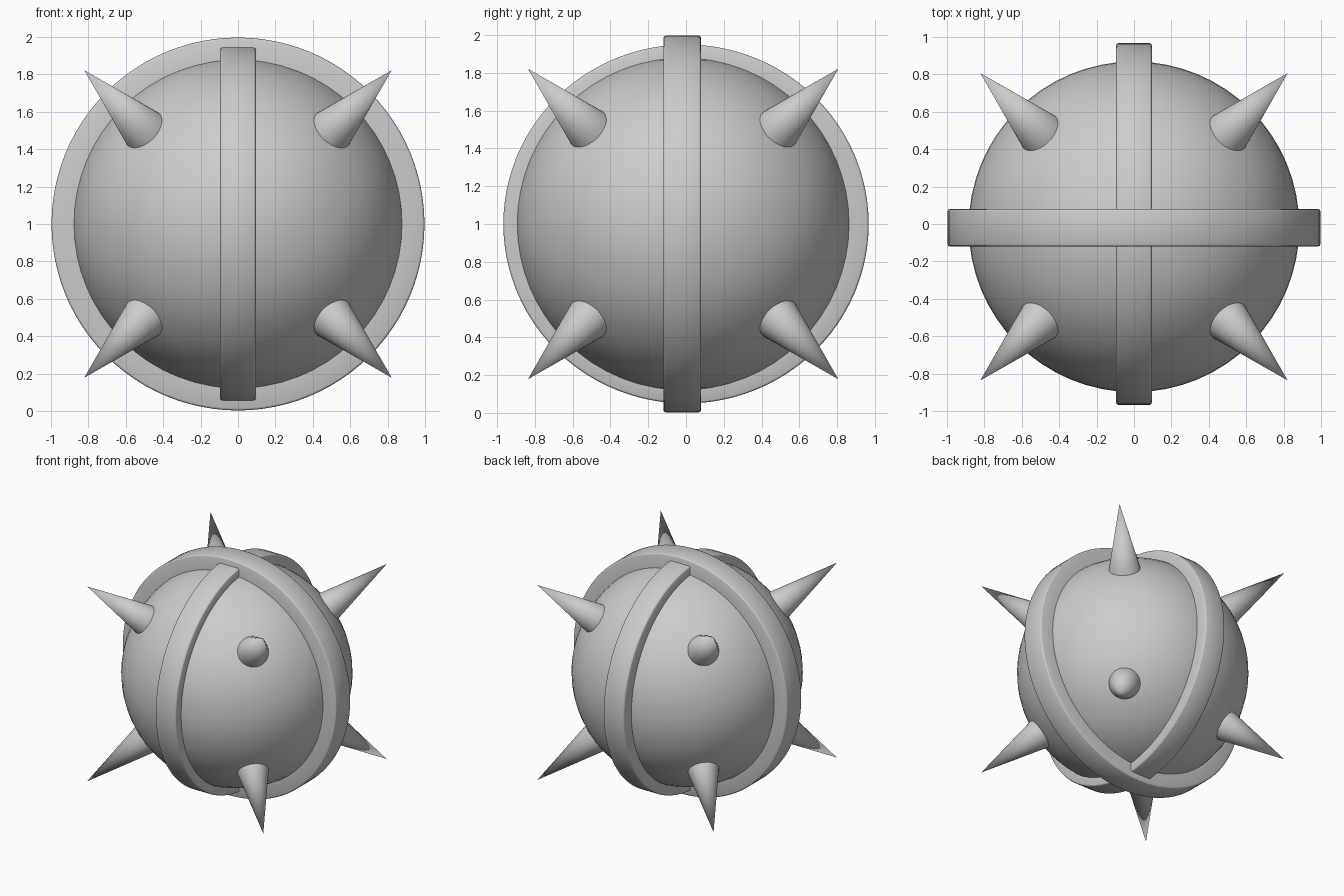
import bpy
import bmesh
import math
from mathutils import Vector

if "Cube" in bpy.data.objects:
    bpy.data.objects.remove(bpy.data.objects["Cube"])

CENTRE = Vector((0, -0.015, 1.0))
R = 0.884


def smooth(obj, angle=35):
    bpy.ops.object.select_all(action='DESELECT')
    obj.select_set(True)
    bpy.context.view_layer.objects.active = obj
    bpy.ops.object.shade_smooth_by_angle(angle=math.radians(angle))


def band(name, axis, offset, half_width, outer_h, outer_v, inner, soft=0.012, steps=96):
    """Hoop swept from a soft-cornered rectangle, lying in a vertical plane."""
    # (part of the way outward, sideways position) around the section
    w = half_width
    s = soft / (outer_h - inner)
    profile = [(0, -w), (1 - s, -w), (1 - s * 0.3, -w + soft * 0.3), (1, -w + soft),
               (1, w - soft), (1 - s * 0.3, w - soft * 0.3), (1 - s, w), (0, w)]
    bm = bmesh.new()
    loops = []
    for i in range(steps):
        a = 2 * math.pi * i / steps
        loop = []
        for t, side in profile:
            h = (inner + t * (outer_h - inner)) * math.cos(a)
            v = (inner + t * (outer_v - inner)) * math.sin(a)
            side += offset
            co = (h, side, 1 + v) if axis == 'Y' else (side, h, 1 + v)
            loop.append(bm.verts.new(co))
        loops.append(loop)
    n = len(profile)
    for i in range(steps):
        p, q = loops[i], loops[(i + 1) % steps]
        for j in range(n):
            k = (j + 1) % n
            bm.faces.new((p[j], q[j], q[k], p[k]))
    bmesh.ops.recalc_face_normals(bm, faces=bm.faces)
    mesh = bpy.data.meshes.new(name)
    bm.to_mesh(mesh)
    bm.free()
    obj = bpy.data.objects.new(name, mesh)
    bpy.context.collection.objects.link(obj)
    smooth(obj, 50)


# Round body
bpy.ops.mesh.primitive_uv_sphere_add(segments=64, ring_count=32, radius=R, location=CENTRE)
body = bpy.context.object
body.name = "ball_body"
smooth(body)

# Two crossing raised bands
band("wide_band", 'Y', -0.02, 0.10, 0.997, 0.997, 0.85)
band("narrow_band", 'X', 0.0, 0.095, 0.967, 0.95, 0.85)

# Eight spikes on the cube diagonals
BASE, TIP = 0.85, 1.423
for sx in (-1, 1):
    for sy in (-1, 1):
        for sz in (-1, 1):
            d = Vector((sx, sy, sz)).normalized()
            bpy.ops.mesh.primitive_cone_add(
                vertices=32, radius1=0.126, radius2=0, depth=TIP - BASE,
                location=CENTRE + d * (BASE + TIP) / 2,
                rotation=d.to_track_quat('Z', 'Y').to_euler())
            spike = bpy.context.object
            spike.name = "spike"
            smooth(spike)
